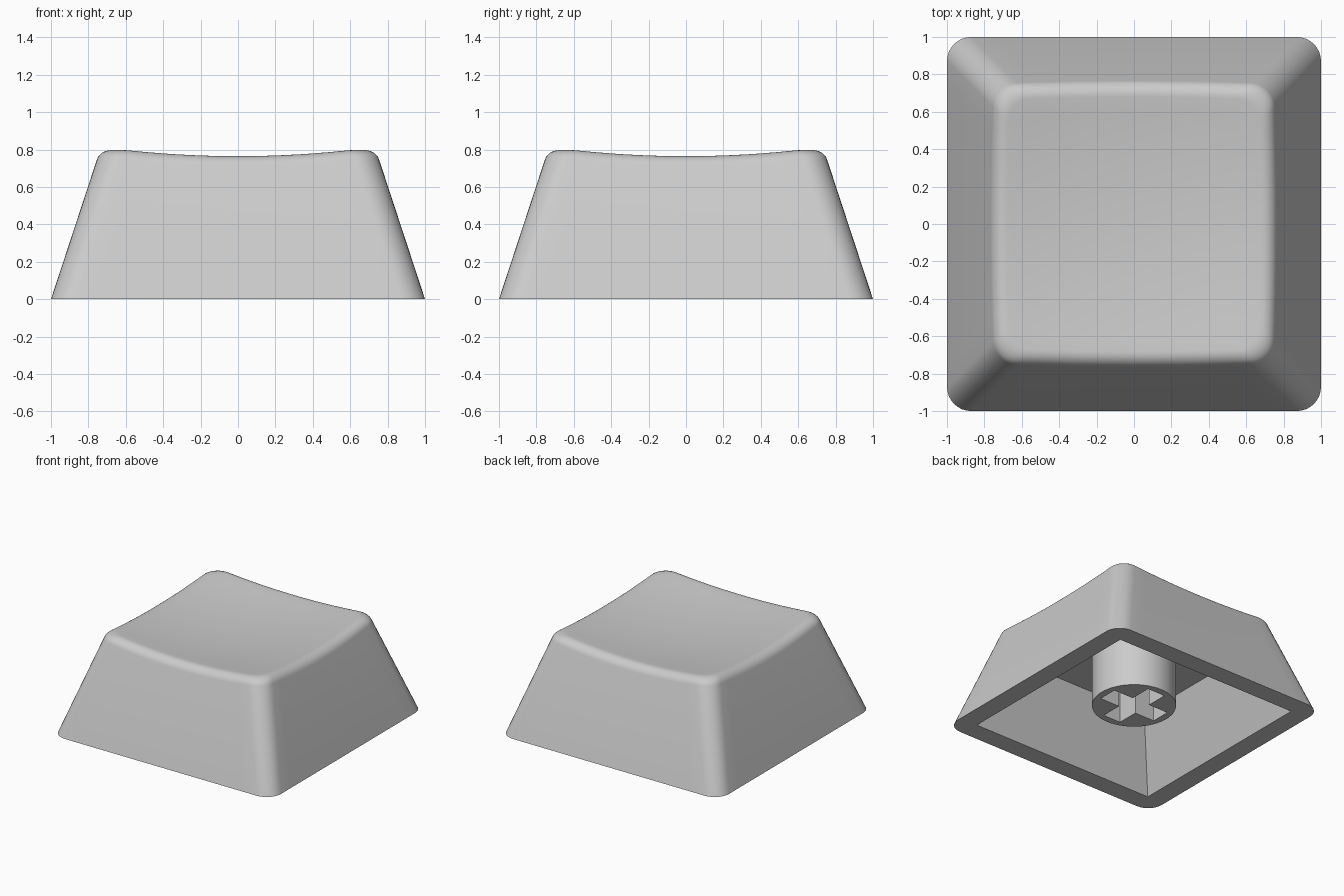
import bpy, bmesh, math
from mathutils import Vector

if "Cube" in bpy.data.objects:
    bpy.data.objects.remove(bpy.data.objects["Cube"])

grey = bpy.data.materials.new("keycap_grey")
grey.diffuse_color = (0.6, 0.6, 0.6, 1)
grey.use_nodes = True
grey.node_tree.nodes["Principled BSDF"].inputs["Base Color"].default_value = grey.diffuse_color

TAPER = 0.329          # inward lean of the walls per unit height
CORNER = 0.13          # corner radius of the plan outline
FILLET = 0.065         # tangent length of the top edge rounding
CEILING = 0.55         # height of the hollow's ceiling


def dish(x, y):
    """Height of the hollowed top surface."""
    return 0.72 + 0.095 * (x * x + y * y)


def outline(half, corner_steps=8, side_steps=14):
    """Rounded square, counter-clockwise, as a list of 2D points."""
    c = half - CORNER
    pts = []
    for q in range(4):
        turn = math.pi / 2 * q
        arc = [(c + CORNER * math.cos(a), c + CORNER * math.sin(a))
               for a in (math.pi / 2 * i / corner_steps for i in range(corner_steps + 1))]
        side = [(c - 2 * c * i / side_steps, half) for i in range(1, side_steps)]
        for x, y in arc + side:
            pts.append(Vector((x * math.cos(turn) - y * math.sin(turn),
                               x * math.sin(turn) + y * math.cos(turn))))
    return pts


def ring(bm, pts):
    return [bm.verts.new(p) for p in pts]


def loft(bm, a, b):
    n = len(a)
    for i in range(n):
        j = (i + 1) % n
        bm.faces.new((a[i], a[j], b[j], b[i]))


def fill_between(bm, *rings):
    """Flat face with a hole, bounded by the given rings."""
    edges = []
    for r in rings:
        for i in range(len(r)):
            pair = (r[i - 1], r[i])
            edges.append(bm.edges.get(pair) or bm.edges.new(pair))
    bmesh.ops.triangle_fill(bm, edges=edges, use_beauty=True, use_dissolve=False)


def finish(bm, name):
    bmesh.ops.recalc_face_normals(bm, faces=bm.faces)
    mesh = bpy.data.meshes.new(name)
    bm.to_mesh(mesh)
    bm.free()
    mesh.materials.append(grey)
    obj = bpy.data.objects.new(name, mesh)
    bpy.context.collection.objects.link(obj)
    bpy.ops.object.select_all(action='DESELECT')
    obj.select_set(True)
    bpy.context.view_layer.objects.active = obj
    bpy.ops.object.shade_smooth_by_angle(angle=math.radians(30))


def square(half, z):
    return [(half, half, z), (-half, half, z), (-half, -half, z), (half, -half, z)]


# Keycap shell: sloped walls, rounded top edge, dished top, hollow underside
bm = bmesh.new()
base = outline(1.0)
STEPS = 7
profiles = []                                  # edge rounding for every outline point
for i in range(len(base)):
    z = 0.8
    for _ in range(8):                         # where the wall meets the dish
        p = outline(1.0 - TAPER * z)[i]
        z = dish(p.x, p.y)
    edge = Vector((p.x, p.y, z))
    foot = Vector((base[i].x, base[i].y, 0))
    start = edge + (foot - edge).normalized() * FILLET
    inner = p * (1 - FILLET / max(abs(p.x), abs(p.y)))
    end = Vector((inner.x, inner.y, dish(inner.x, inner.y)))
    arc = []
    for k in range(STEPS + 1):
        t = k / STEPS
        w = (1 - t) ** 2, 2 * t * (1 - t) * 0.766, t * t
        arc.append((start * w[0] + edge * w[1] + end * w[2]) / sum(w))
    profiles.append(arc)

bottom = ring(bm, [(p.x, p.y, 0) for p in base])
last = bottom
for k in range(STEPS + 1):
    new = ring(bm, [arc[k] for arc in profiles])
    loft(bm, last, new)
    last = new
tops = [arc[-1] for arc in profiles]
for s in (0.9, 0.8, 0.7, 0.6, 0.5, 0.4, 0.3, 0.2, 0.1):
    new = ring(bm, [(p.x * s, p.y * s, dish(p.x * s, p.y * s)) for p in tops])
    loft(bm, last, new)
    last = new
centre = bm.verts.new((0, 0, dish(0, 0)))
for i in range(len(last)):
    bm.faces.new((last[i - 1], last[i], centre))

opening = ring(bm, square(0.84, 0))
ceiling = ring(bm, square(0.63, CEILING))
loft(bm, opening, ceiling)
bm.faces.new(ceiling)
fill_between(bm, bottom, opening)
finish(bm, "keycap_shell")

# Stem: round post with a cross-shaped socket
bm = bmesh.new()
L, W = 0.26, 0.08
quarter = [(L, -W), (L, W), (W, W)]
cross = []
for q in range(4):
    for x, y in quarter:
        for _ in range(q):
            x, y = -y, x
        cross.append((x, y))
circle = [(0.317 * math.cos(a), 0.317 * math.sin(a))
          for a in (2 * math.pi * i / 64 for i in range(64))]
low, high = 0.11, CEILING + 0.01
rings = [[ring(bm, [(x, y, z) for x, y in shape]) for z in (low, high)]
         for shape in (circle, cross)]
for lower, upper in rings:
    loft(bm, lower, upper)
for level in (0, 1):
    fill_between(bm, rings[0][level], rings[1][level])
finish(bm, "stem")
